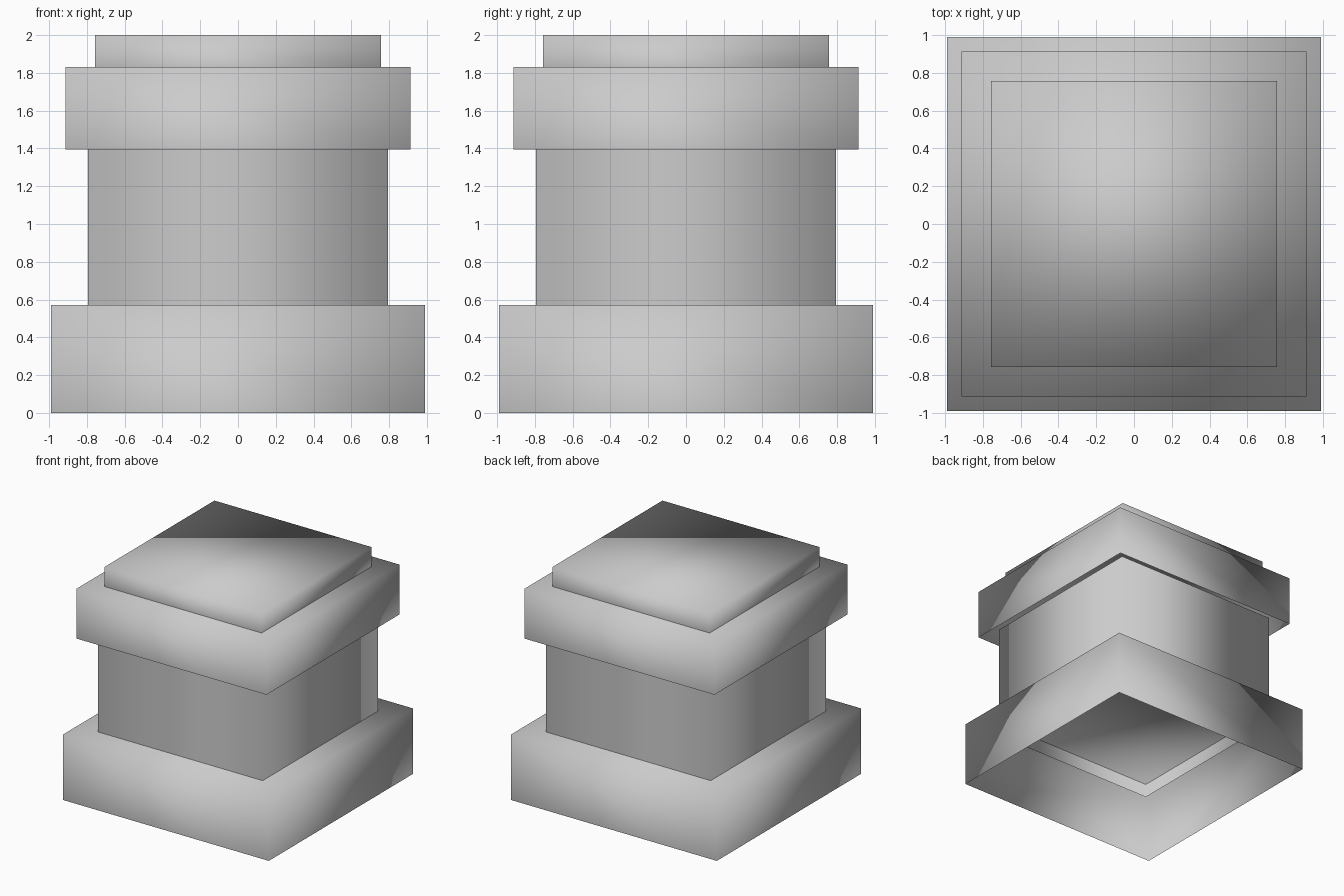
import bpy
import bmesh

default_cube = bpy.data.objects.get("Cube")
if default_cube:
    bpy.data.objects.remove(default_cube, do_unlink=True)

stone = bpy.data.materials.new("light_grey_stone")
stone.use_nodes = True
grey = (0.6, 0.6, 0.6, 1)
stone.diffuse_color = grey
stone.node_tree.nodes["Principled BSDF"].inputs["Base Color"].default_value = grey


def square_shell(name, half, bottom, top, closed_top=True):
    """Hollow square block, open below and optionally closed above."""
    bm = bmesh.new()
    bmesh.ops.create_cube(bm, size=1)
    bm.normal_update()
    removed = [f for f in bm.faces
               if f.normal.z < -0.5 or (f.normal.z > 0.5 and not closed_top)]
    bmesh.ops.delete(bm, geom=removed, context="FACES_ONLY")
    bmesh.ops.scale(bm, vec=(2 * half, 2 * half, top - bottom), verts=bm.verts)
    bmesh.ops.translate(bm, vec=(0, 0, (top + bottom) / 2), verts=bm.verts)
    # Soft shading runs across every corner
    for face in bm.faces:
        face.smooth = True
    mesh = bpy.data.meshes.new(name)
    bm.to_mesh(mesh)
    bm.free()
    mesh.materials.append(stone)
    obj = bpy.data.objects.new(name, mesh)
    bpy.context.collection.objects.link(obj)
    return obj


# Stacked blocks; the column is an open tube running into its neighbours
square_shell("base", 0.99, 0, 0.57)
square_shell("column", 0.793, 0.45, 1.46, closed_top=False)
square_shell("cap", 0.913, 1.395, 1.83)
square_shell("top_slab", 0.756, 1.83, 2)
